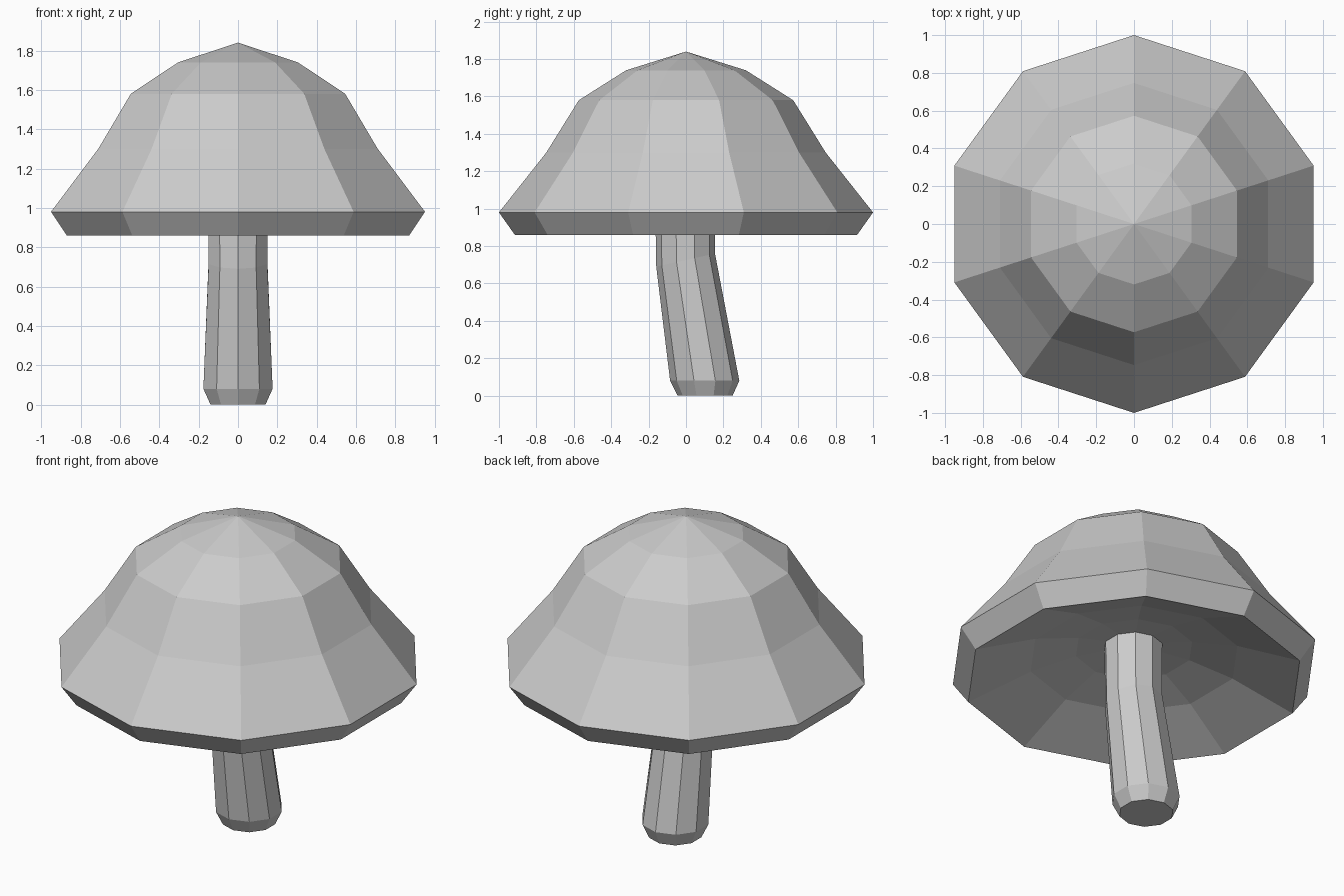
import bpy, bmesh, math

if "Cube" in bpy.data.objects:
    bpy.data.objects.remove(bpy.data.objects["Cube"])

SIDES = 10


def ring_point(bm, r, z, y, tilt, i):
    a = math.pi / 2 + 2 * math.pi * i / SIDES
    s = math.sin(a)
    return bm.verts.new((r * math.cos(a), y + r * s, z + tilt * s))


def loft(name, rings):
    """Skin ten-sided rings (radius, z, y offset, tilt); radius 0 is a point."""
    bm = bmesh.new()
    loops = []
    for r, z, y, tilt in rings:
        if r == 0:
            loops.append([bm.verts.new((0, y, z))] * SIDES)
        else:
            loops.append([ring_point(bm, r, z, y, tilt, i) for i in range(SIDES)])
    for lo, hi in zip(loops, loops[1:]):
        for i in range(SIDES):
            j = (i + 1) % SIDES
            bm.faces.new(list(dict.fromkeys((lo[i], lo[j], hi[j], hi[i]))))
    # close open ends
    for loop in (loops[0], loops[-1]):
        if loop[0] is not loop[1]:
            bm.faces.new(loop)
    bmesh.ops.recalc_face_normals(bm, faces=bm.faces)
    mesh = bpy.data.meshes.new(name)
    bm.to_mesh(mesh)
    bm.free()
    obj = bpy.data.objects.new(name, mesh)
    bpy.context.collection.objects.link(obj)
    return obj


# Cap: hollowed underside, bevelled rim, faceted dome
cap_profile = [(0, 1.09), (0.32, 1.06), (0.57, 1.0), (0.915, 0.86), (1.0, 0.98),
               (0.747, 1.30), (0.573, 1.58), (0.32, 1.74), (0, 1.84)]
loft("mushroom_cap", [(r, z, 0, 0) for r, z in cap_profile])

# Stem: chamfered foot, leaning shaft, bend below the cap
loft("mushroom_stem", [(0.147, 0, 0.102, 0), (0.185, 0.08, 0.10, 0),
                       (0.157, 0.725, -0.002, 0.035), (0.16, 1.1, -0.006, 0)])
